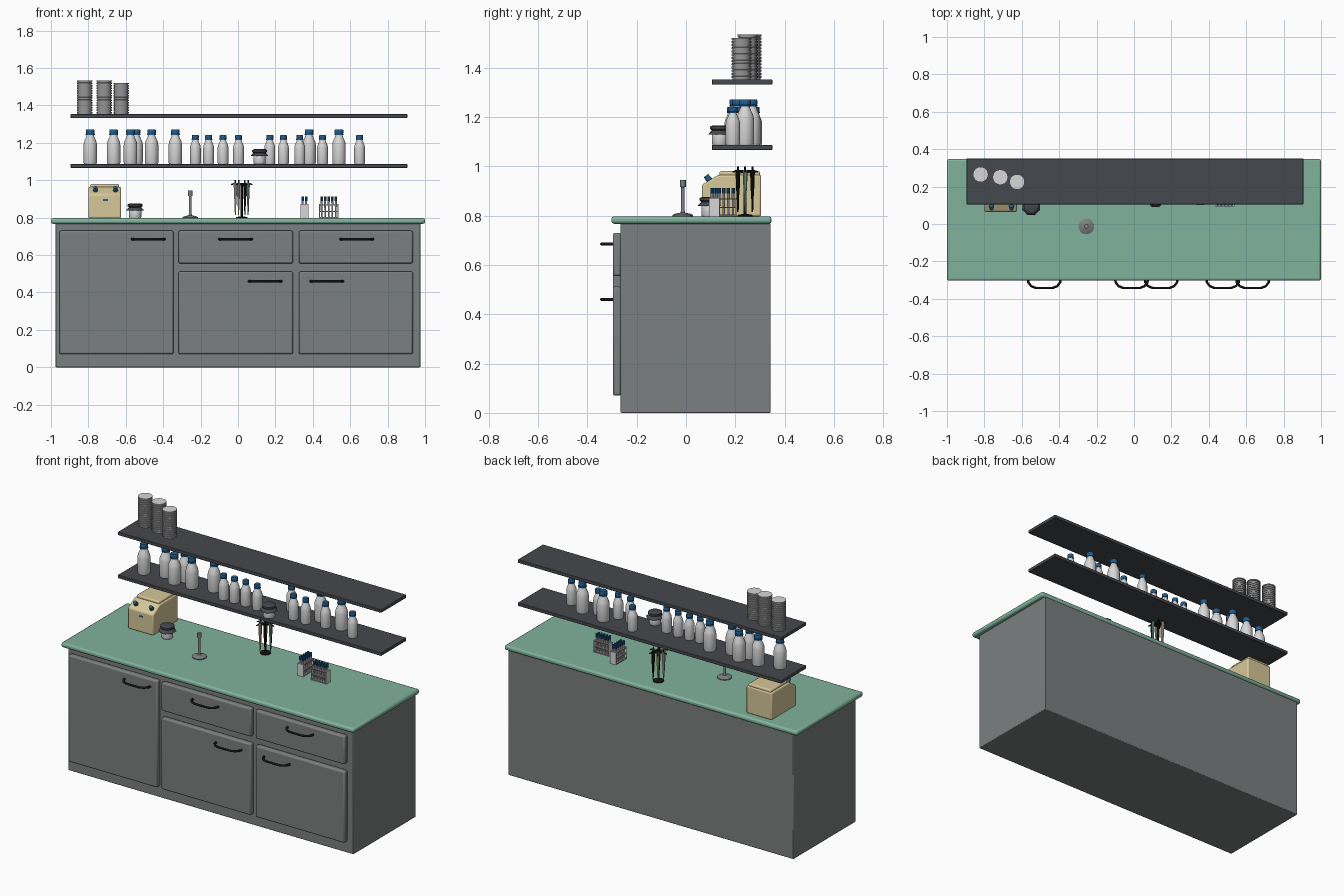
import bpy, bmesh, math
from mathutils import Vector, Matrix

cube = bpy.data.objects.get("Cube")
if cube:
    bpy.data.objects.remove(cube, do_unlink=True)


def material(name, r, g, b):
    m = bpy.data.materials.new(name)
    m.use_nodes = True
    m.diffuse_color = (r, g, b, 1)
    m.node_tree.nodes["Principled BSDF"].inputs["Base Color"].default_value = (r, g, b, 1)
    return m


GREEN = material("counter green", .22, .45, .335)
GREY = material("cabinet grey", .2, .215, .215)
CHARCOAL = material("shelf charcoal", .06, .065, .075)
WHITE = material("bottle white", .68, .68, .68)
BLUE = material("cap blue", .015, .11, .27)
CREAM = material("machine cream", .68, .58, .32)
BLACK = material("handle black", .008, .008, .009)
STEEL = material("dish grey", .3, .3, .3)


def finish(name, bm, mats, bevel=0, segments=2):
    """Turn a bmesh into a shaded, optionally bevelled object."""
    bmesh.ops.recalc_face_normals(bm, faces=bm.faces)
    me = bpy.data.meshes.new(name)
    bm.to_mesh(me)
    bm.free()
    for m in mats:
        me.materials.append(m)
    me.shade_smooth()
    me.set_sharp_from_angle(angle=math.radians(35))
    ob = bpy.data.objects.new(name, me)
    bpy.context.collection.objects.link(ob)
    if bevel:
        mod = ob.modifiers.new("soft edges", "BEVEL")
        mod.width, mod.segments = bevel, segments
    return ob


def box(name, x, y, z, mat, bevel=0):
    """Box from (min, max) pairs."""
    bm = bmesh.new()
    size = [b - a for a, b in (x, y, z)]
    mid = [(a + b) / 2 for a, b in (x, y, z)]
    bmesh.ops.create_cube(bm, size=1, matrix=Matrix.Translation(mid) @ Matrix.Diagonal((*size, 1)))
    return finish(name, bm, [mat], bevel)


def lathe(name, profile, at, mats, sides=20, rule=None, ripple=0):
    """Revolve (radius, height) points, closing both ends; ripple folds the rim."""
    bm = bmesh.new()
    rings = []
    for k, (r, h) in enumerate(profile):
        ring = []
        for i in range(sides):
            a = math.tau * i / sides
            rr = r * (1 + ripple * (i % 2) * (1 if k < 2 else 0))
            ring.append(bm.verts.new(Vector(at) + Vector((rr * math.cos(a), rr * math.sin(a), h))))
        rings.append(ring)
    for lo, hi in zip(rings, rings[1:]):
        for i in range(sides):
            j = (i + 1) % sides
            bm.faces.new((lo[i], lo[j], hi[j], hi[i]))
    bm.faces.new(rings[0])
    bm.faces.new(rings[-1])
    if rule:
        bm.normal_update()
        for f in bm.faces:
            f.material_index = rule(f)
    return finish(name, bm, mats)


def rod(name, a, b, r, mat, r2=None, sides=10):
    """Cylinder or cone between two points."""
    a, b = Vector(a), Vector(b)
    bm = bmesh.new()
    turn = (b - a).to_track_quat("Z", "Y").to_matrix().to_4x4()
    bmesh.ops.create_cone(bm, cap_ends=True, segments=sides, radius1=r,
                          radius2=r if r2 is None else r2, depth=(b - a).length,
                          matrix=Matrix.Translation((a + b) / 2) @ turn)
    return finish(name, bm, [mat])


# Cabinet and counter
box("cabinet", (-.975, .975), (-.265, .343), (0, .77), GREY, .004)
box("countertop", (-1, 1), (-.303, .347), (.767, .797), GREEN, .011)


# Bowed pull handle
def handle(name, x, z):
    cu = bpy.data.curves.new(name, "CURVE")
    cu.dimensions, cu.bevel_depth, cu.bevel_resolution = "3D", .0065, 2
    cu.use_fill_caps = True
    half = [(.088, -.29), (.085, -.312), (.07, -.332), (.045, -.342)]
    path = [(-u, v) for u, v in half] + [(u, v) for u, v in reversed(half)]
    sp = cu.splines.new("POLY")
    sp.points.add(len(path) - 1)
    for p, (u, v) in zip(sp.points, path):
        p.co = (x + u, v, z, 1)
    sp.use_smooth = True
    ob = bpy.data.objects.new(name, cu)
    bpy.context.collection.objects.link(ob)
    cu.materials.append(BLACK)


# Doors and drawers: x span, z span, handle position
fronts = [("tall_door", (-.955, -.345), (.07, .73), -.48, .685),
          ("middle_drawer", (-.318, .294), (.555, .73), -.013, .685),
          ("middle_door", (-.318, .294), (.07, .512), .145, .46),
          ("left_drawer", (.325, .935), (.555, .73), .635, .685),
          ("left_door", (.325, .935), (.07, .512), .475, .46)]
for name, xs, zs, hx, hz in fronts:
    box(name, xs, (-.297, -.262), zs, GREY, .009)
    handle(name + "_handle", hx, hz)

# Wall shelves
LOW, HIGH, TOP = 1.087, 1.353, .797
for name, z in (("lower_shelf", LOW), ("upper_shelf", HIGH)):
    box(name, (-.895, .905), (.105, .35), (z - .021, z), CHARCOAL, .003)


# Bottles with ribbed screw caps
def bottle(x, y, r, h):
    body = [(r * .92, 0), (r, .04 * h), (r, .55 * h), (r * .93, .64 * h),
            (r * .62, .78 * h), (r * .54, .82 * h), (r * .54, .9 * h)]
    lathe("bottle", body, (x, y, LOW), [WHITE])
    c = r * .64
    cap = [(c * 1.05, .84 * h), (c * 1.05, .87 * h), (c * .95, .875 * h), (c, .89 * h),
           (c, .98 * h), (c * .9, h)]
    lathe("bottle_cap", cap, (x, y, LOW), [BLUE])


large = [(-.79, .21), (-.665, .245), (-.575, .2), (-.545, .26), (-.462, .21),
         (-.335, .245), (.38, .266), (.54, .24)]
small = [(-.228, .186), (-.157, .19), (-.08, .19), (.003, .185), (.17, .28),
         (.243, .195), (.33, .19), (.452, .21), (.65, .19)]
for x, y in large:
    bottle(x, y, .036, .184)
for x, y in small:
    bottle(x, y, .029, .154)

# Stacks of round dishes
for x, y, count in ((-.82, .265, 14), (-.715, .25, 14), (-.625, .225, 13)):
    step, prof = .013, []
    for k in range(count):
        z = k * step
        prof += [(.037, z), (.037, z + .005), (.041, z + .005), (.041, z + .012)]
    lathe("dish_stack", prof, (x, y, HIGH), [STEEL, WHITE], 24,
          lambda f: 1 if f.normal.z > .8 and len(f.verts) > 4 else 0)

# Jars with cloth covers
for x, y, z in ((.115, .138, LOW), (-.55, .095, TOP)):
    lathe("jar", [(.03, 0), (.033, .006), (.033, .05), (.027, .06)], (x, y, z), [WHITE])
    lathe("jar_cover", [(.046, .042), (.039, .05), (.033, .058), (.04, .064), (.04, .074), (.03, .079)],
          (x, y, z), [CHARCOAL], 16, ripple=.14)

# Bench machine: side profile swept across x
bm = bmesh.new()
side = [(.065, TOP), (.305, TOP), (.305, .965), (.13, .965), (.065, .925)]
face = bm.faces.new([bm.verts.new((-.8, y, z)) for y, z in side])
ext = bmesh.ops.extrude_face_region(bm, geom=[face])
bmesh.ops.translate(bm, vec=(.175, 0, 0), verts=[v for v in ext["geom"] if isinstance(v, bmesh.types.BMVert)])
finish("machine_body", bm, [CREAM], .008, 3)
box("machine_lid", (-.79, -.635), (.135, .3), (.96, .98), CREAM, .007)
for x in (-.762, -.655):
    rod("machine_knob", (x, .1, .938), (x, .081, .962), .013, BLUE, .011, 14)
box("machine_button", (-.722, -.695), (.064, .07), (.89, .9), BLUE)

# Burner on a round foot
lathe("burner", [(.042, 0), (.042, .005), (.03, .011), (.01, .015), (.007, .025), (.007, .118),
                 (.012, .12), (.012, .147), (.008, .148)], (-.255, -.013, TOP), [GREY])

# Carousel with hanging pipettes
CX, CY = .02, .24
lathe("pipette_stand", [(.03, 0), (.03, .006), (.006, .01), (.006, .175), (.024, .178), (.024, .186)],
      (CX, CY, TOP), [BLACK])
for i, mat in enumerate((GREEN, BLACK, CREAM, WHITE, CREAM, BLACK)):
    a = math.tau * i / 6
    d = Vector((math.cos(a), math.sin(a), 0))
    p = Vector((CX, CY, 0)) + d * .034

    def at(z, out=0):
        return p + d * out + Vector((0, 0, z))
    rod("pipette_arm", (CX, CY, .98), at(.98), .004, BLACK)
    rod("pipette_grip", at(.9), at(.985), .007, mat, .01)
    rod("pipette_shaft", at(.815), at(.9), .003, mat, .006)
    rod("pipette_plunger", at(.985), at(1.0), .004, BLACK)
    rod("pipette_hook", at(.983), at(.977, .024), .005, BLACK, .003)


# Test tube racks
def rack(cx, cy, nx, ny, pitch=.019):
    hx, hy = nx * pitch / 2 + .002, ny * pitch / 2 + .002
    for z in (.799, .83, .865):
        box("rack_plate", (cx - hx, cx + hx), (cy - hy, cy + hy), (z, z + .005), STEEL)
    for s in (-1, 1):
        if nx > ny:
            e = cx + s * hx
            box("rack_end", (e - .002, e + .002), (cy - hy, cy + hy), (TOP, .872), WHITE)
        else:
            e = cy + s * hy
            box("rack_end", (cx - hx, cx + hx), (e - .002, e + .002), (TOP, .872), WHITE)
    for i in range(nx):
        for j in range(ny):
            x = cx + (i - (nx - 1) / 2) * pitch
            y = cy + (j - (ny - 1) / 2) * pitch
            rod("test_tube", (x, y, .803), (x, y, .892), .004, WHITE, .006)
            rod("tube_cap", (x, y, .89), (x, y, .912), .007, BLUE)


rack(.355, .153, 2, 5)
rack(.485, .115, 5, 2)
